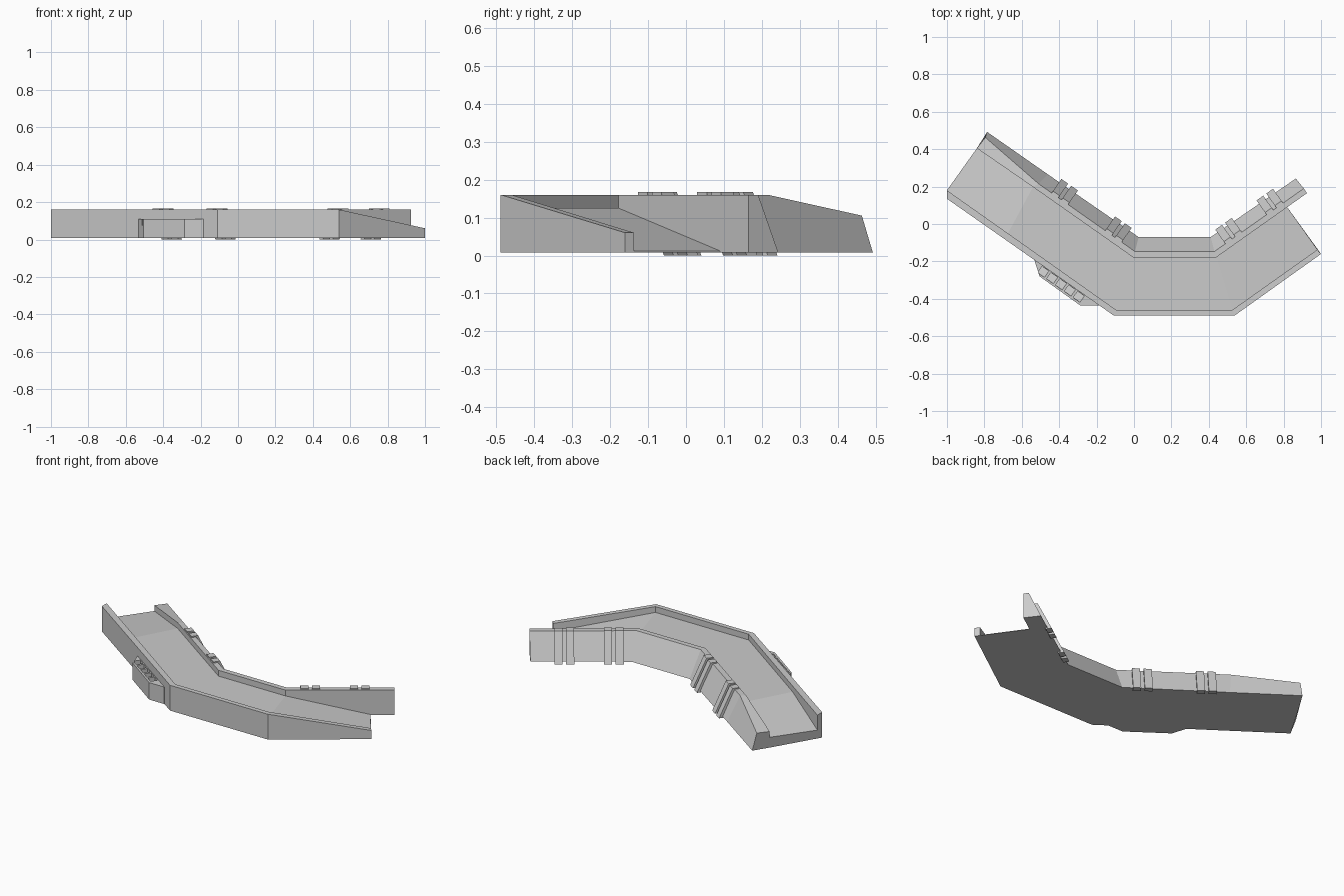
import bpy, bmesh
from mathutils import Vector

if "Cube" in bpy.data.objects:
    bpy.data.objects.remove(bpy.data.objects["Cube"])

Z0 = 0.008  # underside of the channel


def make_object(name, bm):
    bmesh.ops.recalc_face_normals(bm, faces=bm.faces)
    mesh = bpy.data.meshes.new(name)
    bm.to_mesh(mesh)
    bm.free()
    obj = bpy.data.objects.new(name, mesh)
    bpy.context.collection.objects.link(obj)
    return obj


def loft(name, rings):
    """Skin closed rings of equal length and cap both ends."""
    bm = bmesh.new()
    rows = [[bm.verts.new(p) for p in ring] for ring in rings]
    n = len(rows[0])
    for a, b in zip(rows, rows[1:]):
        for i in range(n):
            j = (i + 1) % n
            bm.faces.new((a[i], a[j], b[j], b[i]))
    bm.faces.new(rows[0])
    bm.faces.new(rows[-1])
    return make_object(name, bm)


def section(outer, outer_in, inner, top_back, foot_back, z_out, z_floor, z_in):
    """Channel cross-section: low outer wall, floor, battered inner wall."""
    return [(*outer, Z0), (*outer, z_out), (*outer_in, z_out), (*outer_in, z_floor),
            (*inner, z_floor), (*inner, z_in), (*top_back, z_in), (*foot_back, Z0),
            (*inner, Z0)]


# Channel: left end, crest of the left ramp, two bends, right end of the floor
loft("curved_channel", [
    section((-1, .135), (-1, .18), (-.84, .405), (-.795, .463), (-.785, .492), .16, .07, .105),
    section((-.68, -.089), (-.674, -.05), (-.54, .198), (-.51, .215), (-.46, .265), .16, .125, .16),
    section((-.11, -.488), (-.095, -.46), (-.005, -.178), (.005, -.147), (.025, -.07), .16, .125, .16),
    section((.54, -.488), (.525, -.46), (.44, -.178), (.43, -.147), (.41, -.07), .16, .125, .16),
    section((1, -.16), (.98, -.137), (.819, .09), (.803, .116), (.765, .174), .06, .012, .16),
])

# Inner wall continuing past the end of the floor
loft("inner_wall_end", [
    [(.819, .09, Z0), (.819, .09, .16), (.803, .116, .16), (.765, .174, Z0)],
    [(.925, .165, Z0), (.925, .165, .16), (.908, .19, .16), (.865, .243, Z0)],
])

# Paired ribs hooked over the inner wall
rib_profile = [(.006, .155), (.006, .167), (.045, .167), (.124, 0), (.09, 0)]


def rib(name, start, along, normal, d):
    rings = []
    for u in (d - .022, d + .022):
        base = start + along * u
        rings.append([(base.x + normal.x * n, base.y + normal.y * n, z)
                      for n, z in rib_profile])
    loft(name, rings)


for side, start, end, spots in (
        ("left", (-.005, -.178), (-.84, .405), (.15, .5)),
        ("right", (.44, -.178), (.925, .165), (.135, .405))):
    start = Vector(start)
    along = (Vector(end) - start).normalized()
    normal = Vector((abs(along.y) * (1 if side == "left" else -1), abs(along.x)))
    for d in spots:
        for offset in (-.032, .032):
            rib(side + "_wall_rib", start, along, normal, d + offset)

# Vent housing on the outer wall
plan = [(-.535, -.185), (-.505, -.28), (-.285, -.437), (-.185, -.437), (-.18, -.42), (-.52, -.18)]
housing = loft("vent_housing", [[(x, y, z) for x, y in plan] for z in (Z0, .11)])

# Row of wedge-shaped slots cut in the housing top
along = Vector((.819, -.574))
normal = Vector((-.574, -.819))
cutters = bmesh.new()
for i in range(5):
    base = Vector((-.472, -.234)) + along * (.058 * i)
    ends = []
    for n in (.004, .046):
        p = base + normal * n
        ends.append([cutters.verts.new((p.x + along.x * u, p.y + along.y * u, z))
                     for u, z in ((-.02, .075), (-.02, .13), (.024, .13), (.024, .106))])
    a, b = ends
    for k in range(4):
        m = (k + 1) % 4
        cutters.faces.new((a[k], a[m], b[m], b[k]))
    cutters.faces.new(a)
    cutters.faces.new(b)
cutter = make_object("slot_cutter", cutters)
cutter.hide_render = True
cutter.hide_set(True)
cut = housing.modifiers.new("slots", 'BOOLEAN')
cut.operation = 'DIFFERENCE'
cut.object = cutter
cut.solver = 'EXACT'
